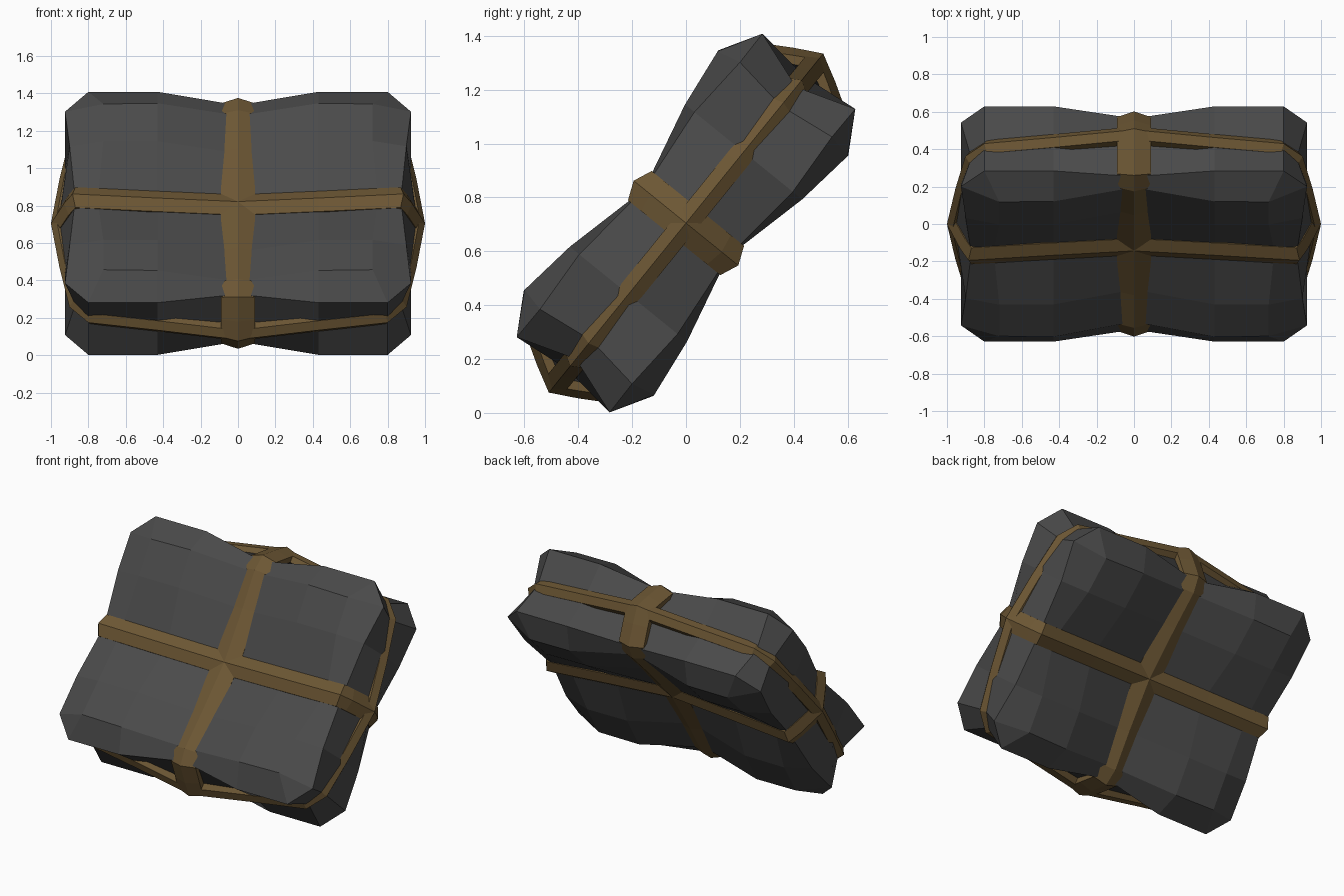
import bpy, math
from mathutils import Vector

if "Cube" in bpy.data.objects:
    bpy.data.objects.remove(bpy.data.objects["Cube"])

# Local axes: x = width, y = length, z = thickness; the whole bundle is tilted about x
TILT = math.radians(51)
CENTRE = (0, 0, 0.705)


def material(name, rgb):
    m = bpy.data.materials.new(name)
    m.diffuse_color = (*rgb, 1)
    m.use_nodes = True
    m.node_tree.nodes["Principled BSDF"].inputs["Base Color"].default_value = m.diffuse_color
    return m


cloth = material("dark grey cloth", (0.068, 0.068, 0.068))
leather = material("brown strap", (0.150, 0.094, 0.034))


def octant_object(name, verts, faces, mat):
    """Mesh for one octant, oriented outward, mirrored on all three axes."""
    out = []
    for f in faces:
        a, b, c = (Vector(verts[i]) for i in f[:3])
        n = (b - a).cross(c - a)
        out.append(f if n.dot(Vector((1, 1, 1))) > 0 else f[::-1])
    me = bpy.data.meshes.new(name)
    me.from_pydata(verts, [], out)
    me.materials.append(mat)
    ob = bpy.data.objects.new(name, me)
    bpy.context.collection.objects.link(ob)
    mod = ob.modifiers.new("mirror", 'MIRROR')
    mod.use_axis = (True, True, True)
    mod.merge_threshold = 0.0005
    ob.rotation_euler = (TILT, 0, 0)
    ob.location = CENTRE
    return ob


# Pillow body: three faces of one octant, pinched along the centre planes
broad = [[(0, 0, .13), (.43, 0, .16), (.75, 0, .19)],
         [(0, .34, .175), (.43, .34, .278), (.72, .34, .28)],
         [(0, .57, .21), (.43, .575, .31), (.72, .57, .31)]]
end = [[(0, .65, .20), (.43, .725, .222), (.80, .725, .222)],
       [(0, .75, 0), (.43, .70, 0), (.80, .65, 0)]]
side = [[(.87, 0, .20), (.90, .34, .235), (.925, .59, .22)],
        [(.96, 0, 0), (.925, .34, 0), (.87, .56, 0)]]

verts, faces = [], []


def vid(p):
    if p not in verts:
        verts.append(p)
    return verts.index(p)


def skin(rows):
    for r, s in zip(rows, rows[1:]):
        for i in range(len(r) - 1):
            faces.append([vid(r[i]), vid(r[i + 1]), vid(s[i + 1]), vid(s[i])])


skin(broad + end)                                  # broad face, rim and end
skin([[row[2] for row in broad]] + side)           # bevel and side
skin([[r[2] for r in end], [r[2] for r in side]])  # corner edge
faces.append([vid(broad[2][2]), vid(end[0][2]), vid(side[0][2])])
octant_object("pillow_body", verts, faces, cloth)


def strap(name, path, axis, half):
    """Ridged band following a quarter path in the plane normal to axis."""
    pts = [Vector(p) for p in path]
    rows = []
    for i, p in enumerate(pts):
        if i == 0:
            n, k = Vector((0, 1)), 1
        elif i == len(pts) - 1:
            n, k = Vector((1, 0)), 1
        else:
            d1, d2 = (p - pts[i - 1]).normalized(), (pts[i + 1] - p).normalized()
            t = (d1 + d2).normalized()
            n, k = Vector((-t.y, t.x)), 1 / max(.5, t.dot(d1))
        row = []
        for w, drop in ((0, 0), (half, .028), (half, .085)):
            q = p - n * drop * k
            co = [max(q.x, 0), max(q.y, 0)]
            co.insert(axis, w)
            row.append(tuple(co))
        rows.append(row)
    vs = [v for r in rows for v in r]
    fs = []
    for i in range(len(rows) - 1):
        for j in range(2):
            a = i * 3 + j
            fs.append([a, a + 1, a + 4, a + 3])
    octant_object(name, vs, fs, leather)


# Three straps, one round each centre plane
strap("lengthwise_strap",
      [(0, .185), (.34, .215), (.58, .245), (.685, .22), (.757, .1), (.81, 0)], 0, .09)
strap("crosswise_strap",
      [(0, .185), (.43, .215), (.885, .25), (.93, .17), (1.0, 0)], 1, .07)
# edge strap path is given as (x, y)
strap("edge_strap",
      [(0, .80), (.43, .735), (.80, .683), (.902, .575), (.955, .30), (1.0, 0)], 2, .045)
